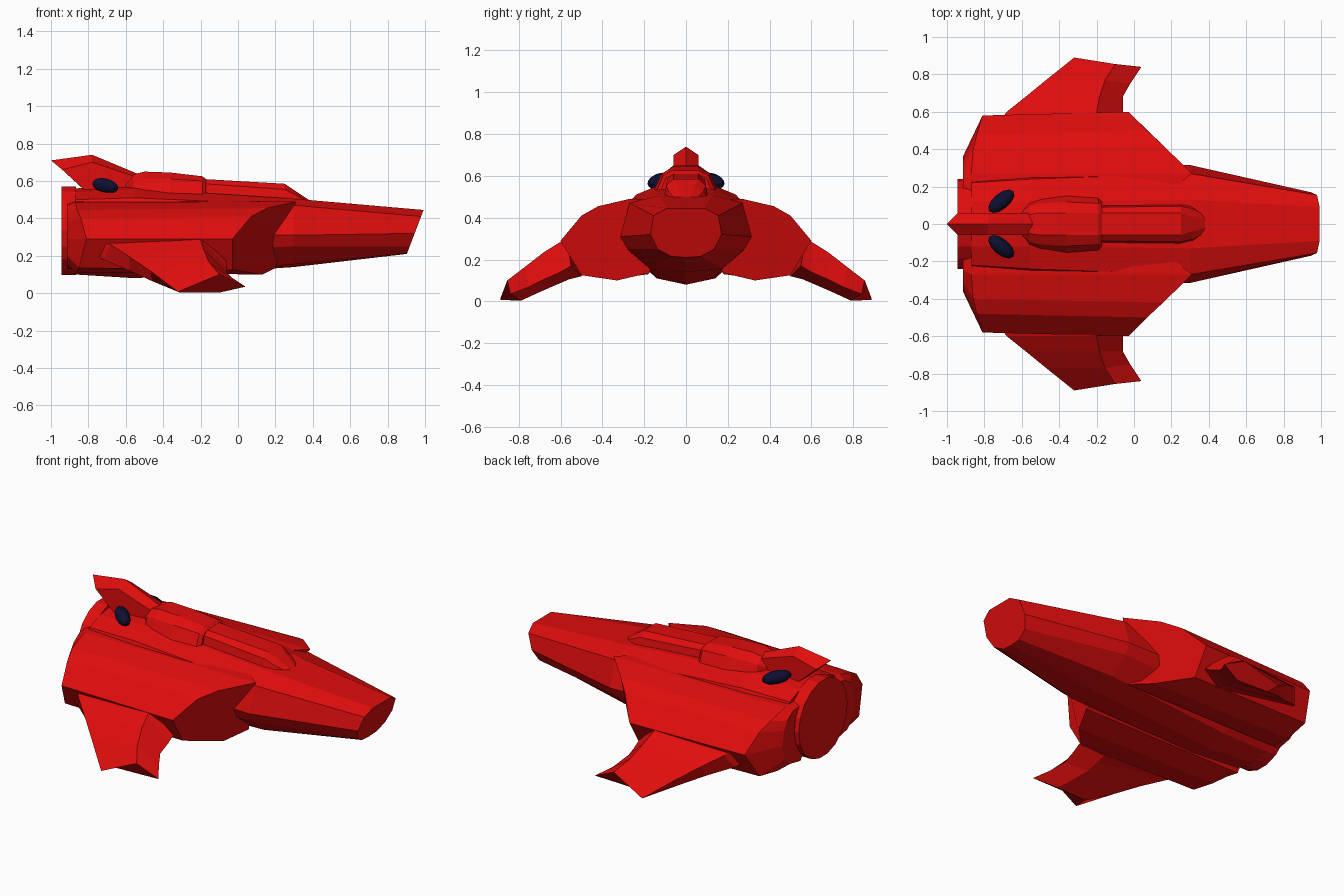
import bpy, bmesh, math
from mathutils import Vector, Matrix


def material(name, rgb):
    m = bpy.data.materials.new(name)
    m.diffuse_color = (*rgb, 1)
    return m


RED = material("bright_red", (0.75, 0.004, 0.004))
NAVY = material("dark_navy", (0.004, 0.005, 0.03))


def finish(name, bm, mat, mirror=False):
    bmesh.ops.recalc_face_normals(bm, faces=bm.faces)
    me = bpy.data.meshes.new(name)
    bm.to_mesh(me)
    bm.free()
    me.materials.append(mat)
    ob = bpy.data.objects.new(name, me)
    bpy.context.collection.objects.link(ob)
    if mirror:
        mod = ob.modifiers.new("mirror", 'MIRROR')
        mod.use_axis = (False, True, False)
        mod.use_mirror_merge = False
    return ob


def loft(name, rings, mat=RED, mirror=False):
    """Skin a row of closed rings and cap both ends."""
    bm = bmesh.new()
    vs = [[bm.verts.new(p) for p in r] for r in rings]
    n = len(vs[0])
    for a, b in zip(vs, vs[1:]):
        for i in range(n):
            j = (i + 1) % n
            bm.faces.new((a[i], a[j], b[j], b[i]))
    bm.faces.new(vs[0])
    bm.faces.new(vs[-1])
    return finish(name, bm, mat, mirror)


def whole(half):
    """Complete a half ring (x, y, z), top to bottom, across y = 0."""
    return half + [(x, -y, z) for x, y, z in reversed(half) if y > 0]


def at(x, yz):
    return [(x, y, z) for y, z in yz]


# Fuselage with slanted nose cap
nose = [(0, .445), (.09, .445), (.155, .41), (.17, .32), (.135, .25), (.07, .215), (0, .21)]
loft("fuselage", [whole(r) for r in (
    at(-.87, [(0, .56), (.12, .54), (.22, .50), (.28, .33), (.24, .22), (.12, .12), (0, .10)]),
    at(-.55, [(0, .58), (.12, .56), (.24, .51), (.31, .32), (.26, .22), (.14, .11), (0, .08)]),
    at(.30, [(0, .505), (.13, .505), (.27, .47), (.315, .31), (.28, .25), (.17, .155), (0, .14)]),
    [(.823 + .38 * z, y, z) for y, z in nose])])

# Shoulder pods: tapered tail, broad middle, slanted front face
loft("shoulder_pod", [
    at(-.915, [(.10, .48), (.25, .47), (.31, .43), (.34, .38), (.36, .29), (.34, .20),
               (.28, .15), (.18, .13), (.10, .25)]),
    [(-.87, .10, .50), (-.87, .27, .485), (-.86, .40, .445), (-.84, .48, .40), (-.81, .58, .29),
     (-.85, .49, .135), (-.86, .33, .11), (-.87, .18, .13), (-.87, .10, .25)],
    [(.10, .10, .49), (.31, .27, .49), (.156, .42, .455), (.07, .50, .41), (-.03, .60, .29),
     (-.03, .50, .125), (.13, .33, .10), (.20, .18, .135), (.10, .10, .25)],
], mirror=True)

# Drooping wing fins, root to tip: trailing, crest, leading, underside
loft("wing_fin", [
    [(-.72, .55, .27), (-.20, .57, .305), (-.06, .55, .17), (-.20, .50, .12), (-.76, .50, .20)],
    [(-.68, .60, .26), (-.20, .60, .285), (-.06, .60, .14), (-.20, .56, .105), (-.72, .55, .18)],
    [(-.58, .68, .195), (-.185, .68, .235), (-.06, .68, .105), (-.19, .63, .075), (-.58, .63, .12)],
    [(-.47, .77, .12), (-.155, .77, .165), (-.02, .75, .07), (-.15, .71, .04), (-.46, .72, .065)],
    [(-.32, .89, .008), (-.10, .855, .10), (.04, .84, .035), (-.10, .79, .003), (-.31, .80, .003)],
], mirror=True)

# Engine disc
bm = bmesh.new()
bmesh.ops.create_cone(bm, cap_ends=True, segments=18, radius1=.24, radius2=.24, depth=.08,
                      matrix=Matrix.Translation((-.905, 0, .335)) @ Matrix.Rotation(math.pi / 2, 4, 'Y'))
finish("engine_disc", bm, RED)


# Cabin hump and canopy: stations of x, top width, low width, top z, shoulder z
def hump(name, stations):
    loft(name, [whole([(x, 0, t), (x, a, t), (x, (a + b) / 2 + .01, m), (x, b, .53 if x < .1 else .47),
                       (x, b, .42), (x, 0, .42)]) for x, a, b, t, m in stations])


hump("cabin_hump", [(-.60, .04, .06, .60, .58), (-.56, .05, .12, .635, .60), (-.50, .06, .14, .65, .61),
                    (-.36, .06, .155, .645, .61), (-.19, .06, .14, .625, .60), (-.17, .055, .12, .61, .59)])
hump("canopy", [(-.18, .06, .10, .61, .585), (.25, .06, .11, .585, .555),
                (.31, .04, .105, .545, .525), (.385, .02, .05, .495, .485)])

# Tail fin swept backwards
loft("tail_fin", [whole(r) for r in (
    [(-1, 0, .71), (-.94, .06, .66), (-.84, .06, .57), (-.82, 0, .55)],
    [(-.78, 0, .74), (-.78, .06, .70), (-.78, .06, .52), (-.78, 0, .52)],
    [(-.54, 0, .64), (-.54, .06, .62), (-.54, .06, .50), (-.54, 0, .50)])])

# Dark oval vents beside the tail fin
bm = bmesh.new()
turn = Vector((.12, .10, -.03)).to_track_quat('X', 'Z').to_matrix().to_4x4()
bmesh.ops.create_uvsphere(bm, u_segments=12, v_segments=8, radius=1,
                          matrix=Matrix.Translation((-.71, .122, .575)) @ turn
                          @ Matrix.Diagonal((.085, .042, .038, 1)))
finish("oval_vent", bm, NAVY, mirror=True)
